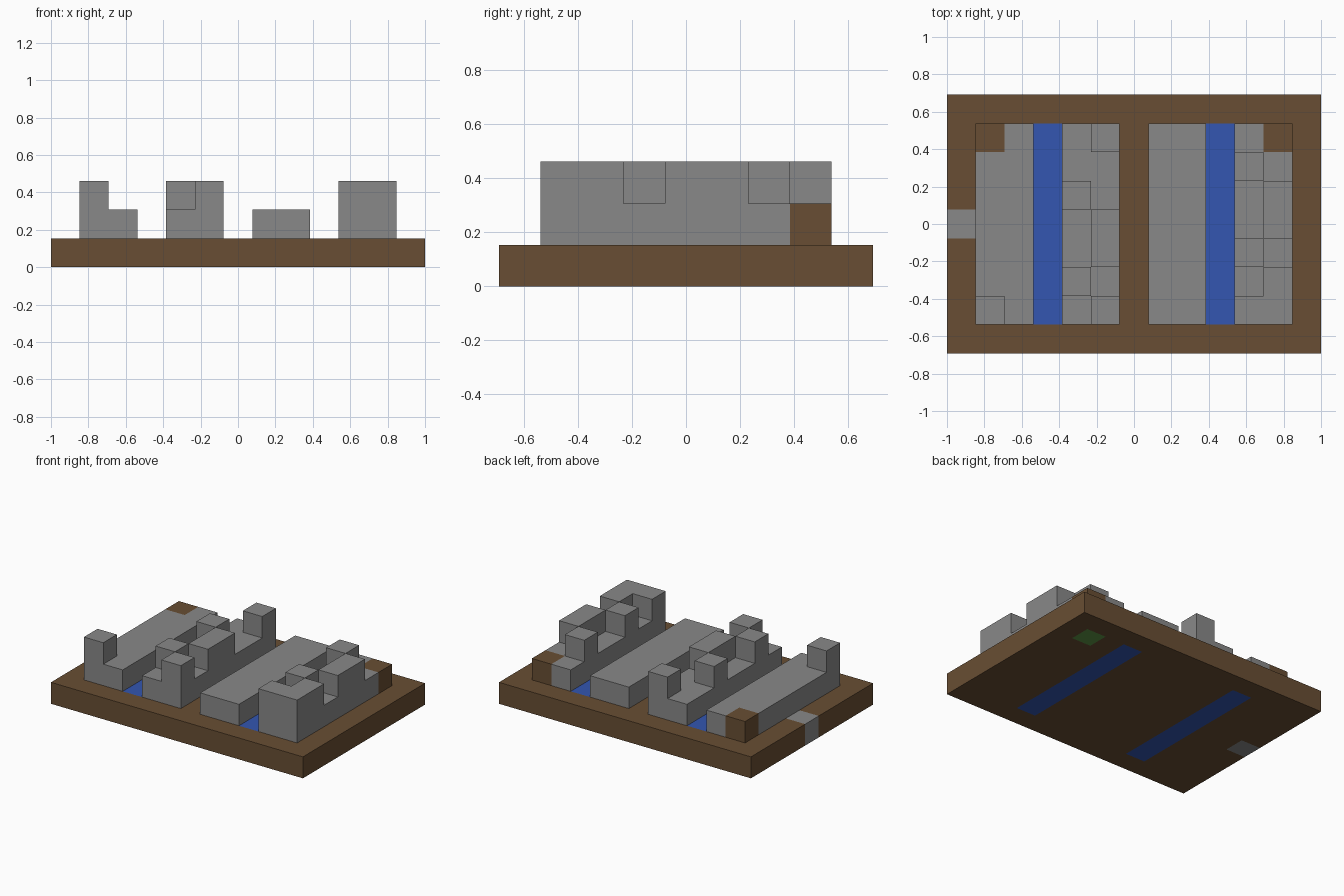
import bpy
import bmesh
from mathutils import Vector

default = bpy.data.objects.get("Cube")
if default:
    bpy.data.objects.remove(default, do_unlink=True)

NX, NY = 13, 9          # cells across and deep
UNIT = 2 / NX


def material(name, rgb):
    mat = bpy.data.materials.new(name)
    mat.use_nodes = True
    colour = (*rgb, 1)
    mat.diffuse_color = colour
    mat.node_tree.nodes["Principled BSDF"].inputs["Base Color"].default_value = colour
    return mat


stone = material("stone grey", (0.25, 0.25, 0.25))
earth = material("earth brown", (0.14, 0.076, 0.033))
water = material("water blue", (0.033, 0.093, 0.44))
grass = material("grass green", (0.11, 0.30, 0.06))

cells = {}              # (x, y, z) -> part name
parts = {}              # part name -> material


def fill(part, mat, xs, ys, z):
    """Fill an inclusive range of cells, replacing what was there."""
    parts[part] = mat
    for x in range(xs[0], xs[1] + 1):
        for y in range(ys[0], ys[1] + 1):
            cells[x, y, z] = part


# Ground slab with two water channels and single inlaid blocks
fill("ground", earth, (0, NX - 1), (0, NY - 1), 0)
for side, x in (("right", 3), ("left", 9)):
    fill(side + "_channel", water, (x, x), (1, 7), 0)
fill("threshold_stone", stone, (0, 0), (4, 4), 0)
fill("buried_grass", grass, (11, 11), (7, 7), 0)

# Low walls, two cells wide, either side of the channels
walls = {"right_outer_wall": 1, "right_inner_wall": 4,
         "left_inner_wall": 7, "left_outer_wall": 10}
for name, x in walls.items():
    fill(name, stone, (x, x + 1), (1, 7), 1)

# Earth blocks in the back corners
fill("right_earth_block", earth, (1, 1), (7, 7), 1)
fill("left_earth_block", earth, (11, 11), (7, 7), 1)

# Raised blocks on the walls: column, first row, last row
raised = {
    "right_outer_wall": [(1, 1, 1)],
    "right_inner_wall": [(5, 1, 1), (4, 2, 2), (5, 3, 4), (4, 5, 5), (5, 7, 7)],
    "left_outer_wall": [(10, 1, 1), (11, 1, 2), (10, 3, 3), (11, 4, 5), (10, 6, 6)],
}
for name, blocks in raised.items():
    for x, y0, y1 in blocks:
        fill(name, stone, (x, x), (y0, y1), 2)


def build(part):
    """Make one object from the exposed cell faces of a part."""
    bm = bmesh.new()
    corners = {}

    def corner(p):
        key = tuple(p)
        if key not in corners:
            centred = Vector((p[0] - NX / 2, p[1] - NY / 2, p[2]))
            corners[key] = bm.verts.new(centred * UNIT)
        return corners[key]

    for cell in [c for c, owner in cells.items() if owner == part]:
        for axis in range(3):
            for step in (-1, 1):
                beside = list(cell)
                beside[axis] += step
                if tuple(beside) in cells:
                    continue
                u, v = (axis + 1) % 3, (axis + 2) % 3
                ring = []
                for du, dv in ((0, 0), (1, 0), (1, 1), (0, 1)):
                    p = list(cell)
                    p[axis] += step > 0
                    p[u] += du
                    p[v] += dv
                    ring.append(corner(p))
                bm.faces.new(ring if step > 0 else ring[::-1])
    mesh = bpy.data.meshes.new(part)
    bm.to_mesh(mesh)
    bm.free()
    mesh.materials.append(parts[part])
    bpy.context.collection.objects.link(bpy.data.objects.new(part, mesh))


for part in parts:
    build(part)
